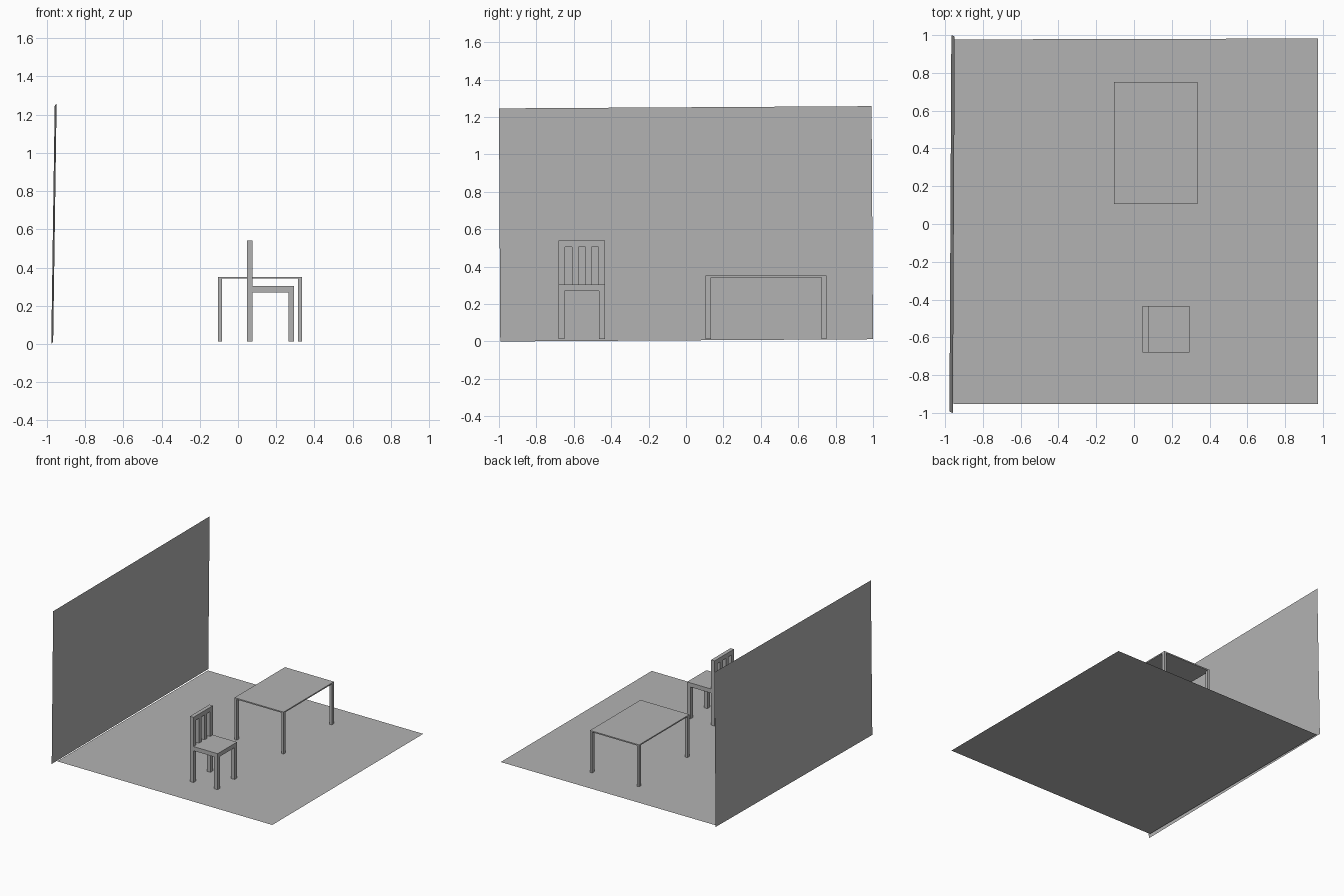
import bpy
import bmesh

cube = bpy.data.objects.get("Cube")
if cube:
    bpy.data.objects.remove(cube, do_unlink=True)

# One plain grey for everything
GREY = (0.45, 0.45, 0.45, 1)
grey = bpy.data.materials.new("plain grey")
grey.use_nodes = True
grey.diffuse_color = GREY
grey.node_tree.nodes["Principled BSDF"].inputs["Base Color"].default_value = GREY


def finish(name, bm):
    mesh = bpy.data.meshes.new(name)
    bm.to_mesh(mesh)
    bm.free()
    mesh.materials.append(grey)
    obj = bpy.data.objects.new(name, mesh)
    bpy.context.scene.collection.objects.link(obj)


def box(name, x, y, z):
    """Box spanning the (low, high) pairs x, y and z."""
    bm = bmesh.new()
    bmesh.ops.create_cube(bm, size=1)
    for v in bm.verts:
        v.co = [lo + (c + 0.5) * (hi - lo) for c, (lo, hi) in zip(v.co, (x, y, z))]
    finish(name, bm)


def sheet(name, corners):
    bm = bmesh.new()
    bm.faces.new([bm.verts.new(c) for c in corners])
    finish(name, bm)


def legs(prefix, x, y, z, wx, wy):
    """Four legs inside the corners of the rectangle x, y."""
    for end, xs in (("right", (x[0], x[0] + wx)), ("left", (x[1] - wx, x[1]))):
        for side, ys in (("front", (y[0], y[0] + wy)), ("back", (y[1] - wy, y[1]))):
            box(f"{prefix}_leg_{side}_{end}", xs, ys, z)


GROUND = 0.012

# Floor and the slightly leaning wall
sheet("floor", [(-0.955, -0.953, GROUND), (0.975, -0.953, GROUND),
                (0.975, 0.982, GROUND), (-0.955, 0.977, GROUND)])
sheet("wall", [(-0.977, -0.993, 0), (-0.967, 1.0, 0.012),
               (-0.949, 0.992, 1.258), (-0.959, -1.0, 1.246)])

# Table
tx, ty = (-0.105, 0.335), (0.105, 0.752)
box("table_top", tx, ty, (0.342, 0.352))
legs("table", tx, ty, (GROUND, 0.342), 0.02, 0.028)

# Chair seat and legs
cx, cy = (0.046, 0.294), (-0.681, -0.433)
box("chair_seat", cx, cy, (0.27, 0.304))
legs("chair", cx, cy, (GROUND, 0.27), 0.031, 0.031)

# Chair back: four evenly spaced uprights under a top rail
back_x = (cx[0], cx[0] + 0.031)
width = 0.034
step = (cy[1] - cy[0] - width) / 3
for i in range(4):
    y = cy[0] + i * step
    box(f"chair_back_upright_{i + 1}", back_x, (y, y + width), (0.304, 0.506))
box("chair_top_rail", back_x, cy, (0.506, 0.541))
